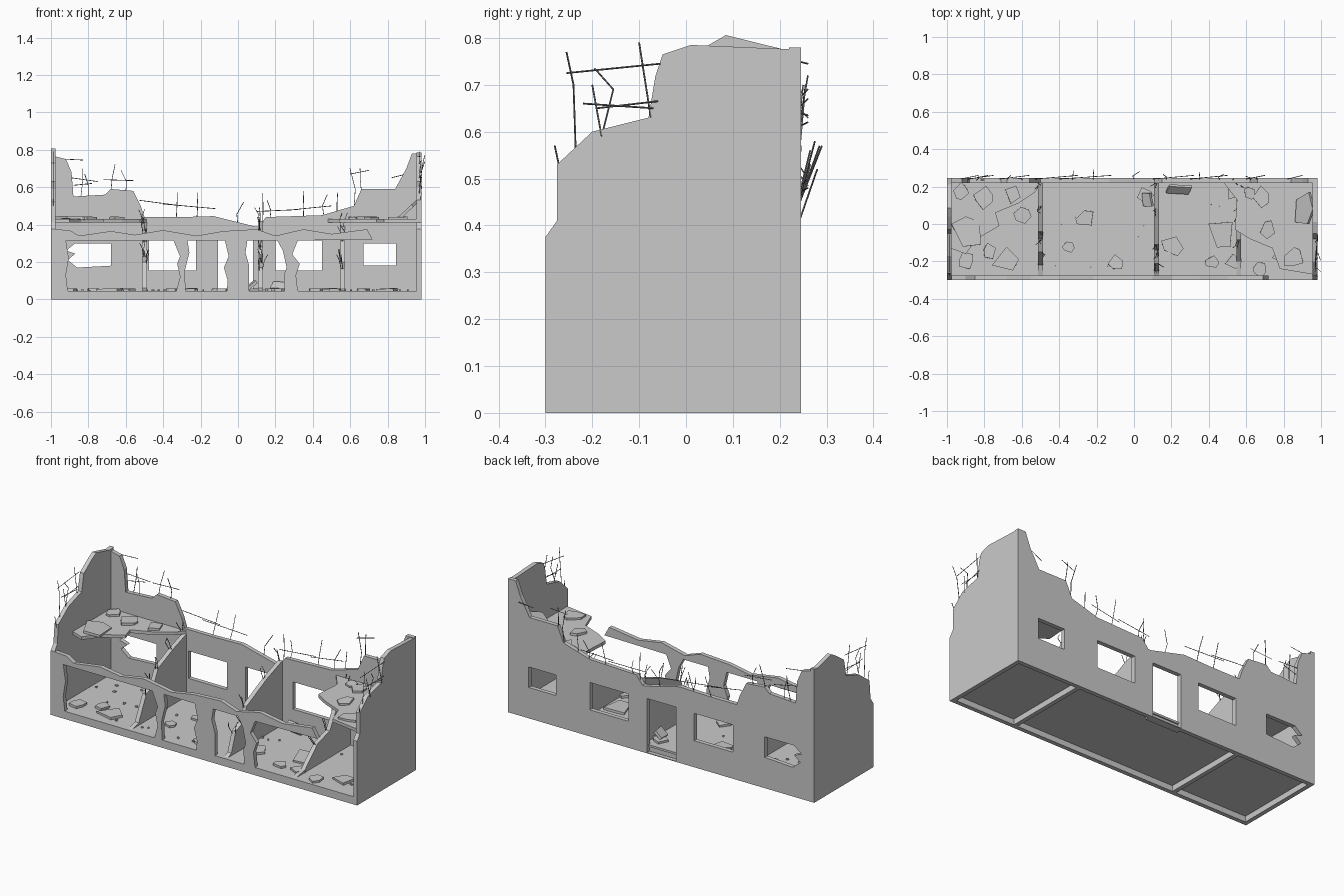
import bpy, math, random
from mathutils import Vector

random.seed(4)
if "Cube" in bpy.data.objects:
    bpy.data.objects.remove(bpy.data.objects["Cube"], do_unlink=True)


def material(name, grey):
    m = bpy.data.materials.new(name)
    m.use_nodes = True
    colour = (grey, grey, grey, 1)
    m.diffuse_color = colour
    m.node_tree.nodes["Principled BSDF"].inputs["Base Color"].default_value = colour
    return m


CONCRETE = material("grey concrete", .59)
STEEL = material("dark steel", .2)
ROTATIONS = {
    "flat": (0, 0, 0),
    "front": (math.pi / 2, 0, 0),
    "side": (math.pi / 2, 0, math.pi / 2),
}


def curve_to_mesh(name, curve, mat, location=(0, 0, 0), rotation=(0, 0, 0)):
    temp = bpy.data.objects.new(name + "_outline", curve)
    bpy.context.collection.objects.link(temp)
    graph = bpy.context.evaluated_depsgraph_get()
    mesh = bpy.data.meshes.new_from_object(temp.evaluated_get(graph))
    bpy.data.objects.remove(temp, do_unlink=True)
    bpy.data.curves.remove(curve)
    mesh.name = name
    mesh.materials.clear()
    mesh.materials.append(mat)
    for face in mesh.polygons:
        face.use_smooth = False
        face.material_index = 0
    obj = bpy.data.objects.new(name, mesh)
    obj.location, obj.rotation_euler = location, rotation
    bpy.context.collection.objects.link(obj)
    return obj


def add_spline(curve, points, cyclic):
    spline = curve.splines.new("POLY")
    spline.points.add(len(points) - 1)
    for target, p in zip(spline.points, points):
        target.co = (*p, 0, 1) if len(p) == 2 else (*p, 1)
    spline.use_cyclic_u = cyclic


def plate(name, outline, thick, location, plane="flat", holes=(), tilt=None):
    """Extruded outline with optional holes, centred on its plane."""
    curve = bpy.data.curves.new(name, "CURVE")
    curve.dimensions, curve.fill_mode = "2D", "BOTH"
    curve.extrude = thick / 2
    for loop in (outline, *holes):
        add_spline(curve, loop, True)
    return curve_to_mesh(name, curve, CONCRETE, location, tilt or ROTATIONS[plane])


def rods(name, paths, radius=.0019):
    curve = bpy.data.curves.new(name, "CURVE")
    curve.dimensions, curve.fill_mode = "3D", "FULL"
    curve.bevel_depth, curve.bevel_resolution = radius, 0
    curve.use_fill_caps = True
    for path in paths:
        add_spline(curve, path, False)
    return curve_to_mesh(name, curve, STEEL)


def rect(x0, x1, y0, y1):
    return [(x0, y0), (x1, y0), (x1, y1), (x0, y1)]


# Back wall with broken top, four windows and a door
back_top = [(.98, .78), (.93, .78), (.9, .7), (.84, .59), (.66, .59), (.62, .5),
            (.45, .45), (.15, .44), (.11, .39), (.09, .39), (-.13, .445), (-.3, .44),
            (-.5, .44), (-.52, .5), (-.56, .58), (-.68, .59), (-.71, .56), (-.88, .55),
            (-.89, .68), (-.92, .75), (-1, .77)]
broken_window = [(-.68, .18), (-.68, .3), (-.87, .3), (-.92, .26), (-.87, .245),
                 (-.91, .21), (-.86, .17)]
plate("back_wall", [(-1, 0), (.98, 0)] + back_top, .025, (0, .2325, 0), "front",
      [broken_window, rect(-.475, -.224, .155, .315), rect(-.107, .08, .004, .32),
       rect(.2, .45, .155, .315), rect(.67, .845, .18, .3)])
plate("door_threshold", rect(-.12, .09, .2, .222), .044, (0, 0, .022))

# End walls, stepping down to the front
right_step = [(-.3, 0), (-.3, .375), (-.275, .41), (-.275, .53), (-.2, .6), (-.08, .63),
              (-.065, .72), (-.05, .765), (.01, .785), (.245, .775), (.245, 0)]
left_step = [(-.3, 0), (-.3, .375), (-.275, .41), (-.265, .52), (-.17, .59), (-.05, .63),
             (-.03, .73), (.04, .78), (.085, .806), (.21, .775), (.245, .78), (.245, 0)]
plate("left_end_wall", right_step, .025, (.968, 0, 0), "side")
plate("right_end_wall", left_step, .025, (-.988, 0, 0), "side")

# Front wall: low sill, ragged pillars and the overhanging lintel
front_outline = [(-1, 0), (.98, 0), (.98, .045), (.32, .045), (.31, .13), (.33, .19),
                 (.29, .24), (.32, .315), (.72, .32), (.69, .375), (.5, .35), (.35, .375),
                 (.2, .34), (.1, .375), (-.08, .365), (-.22, .34), (-.4, .37), (-.55, .345),
                 (-.68, .365), (-.85, .34), (-.9, .37), (-1, .376)]
front_holes = [
    [(-.91, .045), (-.33, .045), (-.31, .12), (-.325, .19), (-.31, .23), (-.345, .315),
     (-.92, .315), (-.905, .22), (-.92, .13)],
    [(-.28, .045), (-.06, .045), (-.055, .1), (-.075, .17), (-.05, .23), (-.07, .315),
     (-.27, .315), (-.26, .25), (-.285, .15)],
    [(.06, .045), (.25, .045), (.245, .13), (.26, .17), (.24, .26), (.21, .315), (.05, .315),
     (.04, .25), (.06, .18)]]
plate("front_wall", front_outline, .025, (0, -.2875, 0), "front", front_holes)

# Ground floor and the two broken upper floors
plate("ground_floor", rect(-.99, .97, -.285, .23), .012, (0, 0, .039))
plate("right_upper_floor", [(-.98, .22), (-.98, -.13), (-.9, -.16), (-.84, -.08), (-.72, -.01),
      (-.74, .06), (-.62, .11), (-.53, .17), (-.49, .22)], .018, (0, 0, .42))
plate("left_upper_floor", [(.96, .22), (.48, .22), (.55, .13), (.54, -.03), (.62, -.08),
      (.74, -.13), (.78, -.24), (.96, -.27)], .018, (0, 0, .42))

# Broken cross walls: the outer two run down to the ground
cross_walls = {
    -.5: [(.22, .41), (.1, .37), (-.04, .31), (-.08, .23), (-.15, .2), (-.22, .06)],
    .12: [(.22, .42), (.08, .37), (-.11, .28), (-.14, .2), (-.21, .17), (-.25, .06)],
    .56: [(.22, .39), (.1, .32), (.03, .2), (-.08, .17), (-.2, .06)]}
for x, edge in cross_walls.items():
    foot = .04 if x == .12 else 0
    plate("cross_wall", [(.22, foot)] + edge + [(-.28, .045), (-.28, foot)],
          .025, (x, 0, 0), "side")
    # Bent bars sticking out of each broken edge
    paths = []
    for y, z in edge[:-1]:
        for i in range(2):
            p = Vector((x + random.uniform(-.01, .01), y, z - .02))
            q = p + Vector((random.uniform(-.015, .015), random.uniform(-.04, 0), .06))
            paths.append([p, q, q + Vector((random.uniform(-.02, .02), -.01, .03))])
    rods("cross_wall_bars", paths)


# Rubble slabs
def chunk(name, x, y, z, radius, thick=.014, tilt=.05):
    count = random.randint(4, 6)
    turn = random.uniform(0, math.tau)
    outline = []
    for i in range(count):
        a = turn + math.tau * (i + random.uniform(-.3, .3)) / count
        r = radius * random.uniform(.7, 1.1)
        outline.append((r * math.cos(a), r * math.sin(a)))
    lean = (random.uniform(-tilt, tilt), random.uniform(-tilt, tilt), 0)
    plate(name, outline, thick, (x, y, z), tilt=lean)


for x, y, r in [(-.68, -.2, .075), (-.77, -.15, .05), (-.9, -.2, .05), (-.35, -.12, .035),
                (-.27, .03, .06), (-.1, -.21, .045), (.06, .15, .045), (.2, -.12, .06),
                (.47, -.04, .1), (.53, .16, .045), (.53, -.2, .05), (.67, -.24, .045),
                (.8, -.17, .06), (.42, -.21, .04), (-.6, .05, .05)]:
    chunk("floor_rubble", x, y, .051, r)
for x, y, r in [(-.89, -.03, .1), (-.8, .14, .06), (-.92, .17, .05), (-.65, .16, .05),
                (.68, .14, .06), (.72, -.03, .05), (.85, -.18, .06), (.62, .17, .04)]:
    chunk("upper_rubble", x, y, .434, r)
for i in range(40):
    chunk("pebble", random.uniform(-.95, .93), random.uniform(-.26, .2), .047,
          random.uniform(.005, .011), .01)
leaning = [(-.06, -.05), (.03, -.06), (.07, .02), (.04, .11), (-.05, .07)]
plate("leaning_slab", leaning, .016, (.91, .06, .48), tilt=(0, -.75, 0))
plate("fallen_slab", [(-.07, -.02), (.05, -.03), (.07, .02), (-.05, .03)], .016,
      (.24, .185, .07), tilt=(.75, 0, 0))
plate("fallen_slab", [(-.03, -.03), (.03, -.04), (.03, .03), (-.02, .04)], .016,
      (.07, .13, .075), tilt=(0, -.7, .2))

# Bars rising from the back wall: x, foot height, tip height, outward lean
uprights = [(-.84, .55, .7, .02), (-.8, .55, .67, 0), (-.68, .57, .72, .025),
            (-.6, .57, .69, .01), (-.33, .43, .57, .05), (-.22, .43, .57, .055),
            (0, .39, .52, .045), (.13, .38, .57, 0), (.17, .42, .53, .03),
            (.35, .43, .58, .04), (.46, .44, .56, .03), (.53, .45, .57, .01),
            (.62, .48, .7, .02), (.66, .57, .7, .015)]
paths = []
for x, low, high, lean in uprights:
    paths.append([(x, .235, low), (x + random.uniform(-.01, .01), .235 + lean / 2,
                 (low + high) / 2), (x + random.uniform(-.03, .03), .235 + lean, high)])
for x0, z0, x1, z1 in [(-.93, .75, -.83, .745), (-.89, .65, -.75, .63), (-.88, .61, -.78, .62),
                       (-.72, .64, -.56, .635), (-.53, .53, -.3, .5), (-.4, .51, -.12, .485),
                       (.1, .47, .32, .48), (.3, .48, .5, .5), (.6, .67, .7, .69),
                       (.82, .65, .9, .67)]:
    paths.append([(x0, .24, z0), (x1, .26, z1)])
rods("back_wall_bars", paths)

# Bar grid left standing on the end walls' lower step
grid = [[(-.235, .55), (-.24, .7), (-.255, .77)], [(-.255, .725), (-.055, .745)],
        [(-.18, .59), (-.155, .69), (-.195, .735)], [(-.22, .66), (-.07, .65)],
        [(-.19, .65), (-.06, .665)], [(-.2, .7), (-.18, .59)], [(-.1, .79), (-.075, .63)],
        [(-.265, .5), (-.28, .57)]]
for x in (-.988, .968):
    bend = .015 if x > 0 else 0
    rods("end_wall_bars", [[(x + bend * i, *p) for i, p in enumerate(path)] for path in grid])
